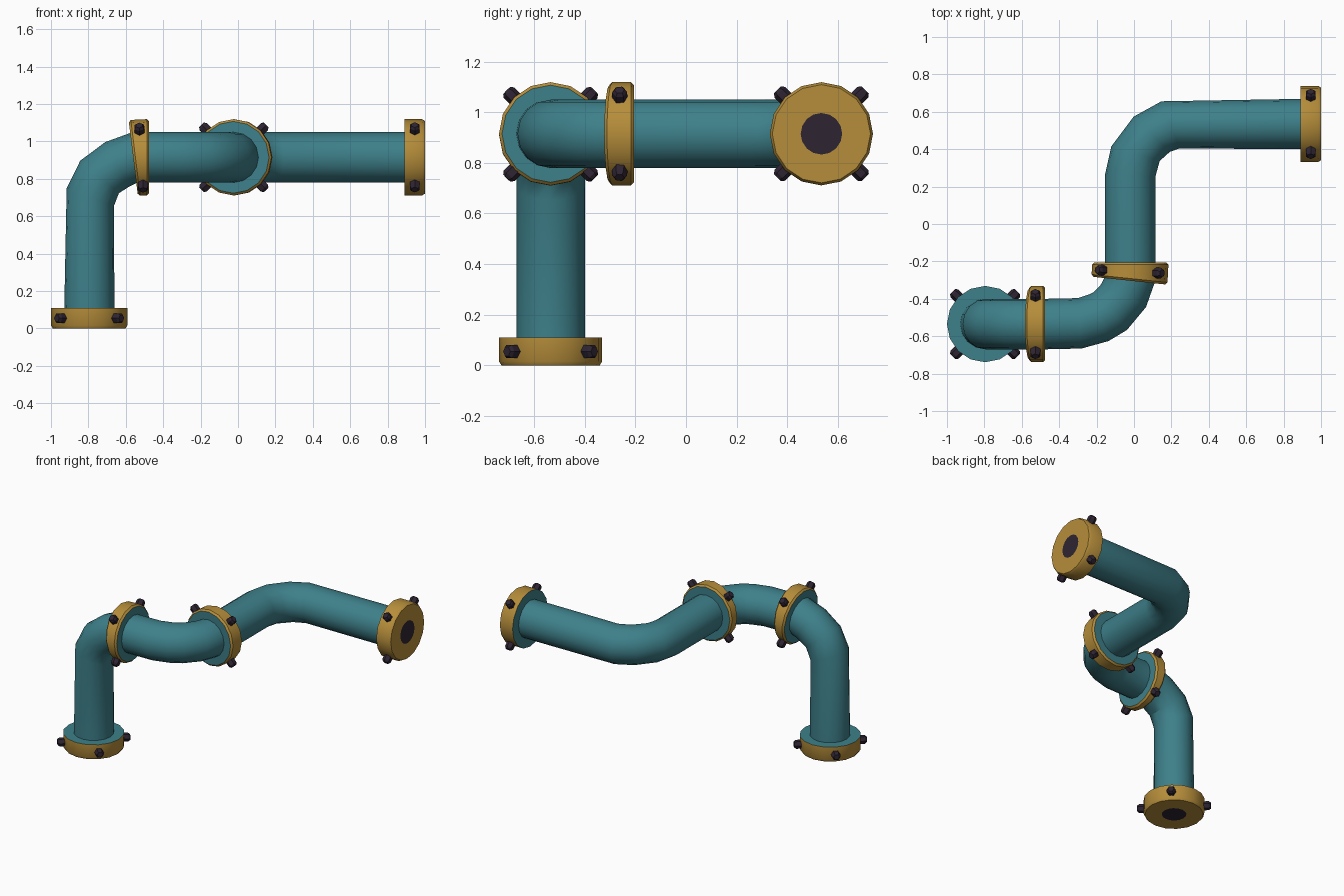
import bpy, bmesh, math
from mathutils import Vector

cube = bpy.data.objects.get("Cube")
if cube:
    bpy.data.objects.remove(cube, do_unlink=True)


def material(name, rgb):
    m = bpy.data.materials.new(name)
    m.use_nodes = True
    m.diffuse_color = (*rgb, 1)
    bsdf = m.node_tree.nodes["Principled BSDF"]
    bsdf.inputs["Base Color"].default_value = (*rgb, 1)
    return m


MATS = [material("teal_paint", (0.048, 0.216, 0.255)),
        material("brass", (0.47, 0.27, 0.043)),
        material("dark_iron", (0.027, 0.018, 0.032))]
TEAL, BRASS, DARK = range(3)

X, Y, Z = Vector((1, 0, 0)), Vector((0, 1, 0)), Vector((0, 0, 1))


def frame(t):
    """Two axes across the direction t."""
    u = t.cross(Z if abs(t.z) < 0.5 else X).normalized()
    return u, t.cross(u).normalized()


def loft(name, rings, bands, start=None, end=None, sides=16):
    """Skin rings of (centre, direction, radius); bands colours each span."""
    bm = bmesh.new()
    old, loops = rings[0][1].normalized(), []
    u = frame(old)[0]
    for c, t, r in rings:
        t = t.normalized()
        u = old.rotation_difference(t) @ u
        v, old = t.cross(u), t
        loops.append([bm.verts.new(c + r * (u * math.cos(a) + v * math.sin(a)))
                      for a in (math.tau * i / sides for i in range(sides))])
    for a, b, m in zip(loops, loops[1:], bands):
        for i in range(sides):
            j = (i + 1) % sides
            bm.faces.new((a[i], a[j], b[j], b[i])).material_index = m
    if start is not None:
        bm.faces.new(loops[0][::-1]).material_index = start
    if end is not None:
        bm.faces.new(loops[-1]).material_index = end
    bmesh.ops.recalc_face_normals(bm, faces=bm.faces)
    me = bpy.data.meshes.new(name)
    bm.to_mesh(me)
    bm.free()
    for m in MATS:
        me.materials.append(m)
    ob = bpy.data.objects.new(name, me)
    bpy.context.collection.objects.link(ob)
    bpy.ops.object.select_all(action='DESELECT')
    ob.select_set(True)
    bpy.context.view_layer.objects.active = ob
    bpy.ops.object.shade_smooth_by_angle(angle=math.radians(32))
    return ob


def turn(d0, d1, deg):
    a = math.radians(deg)
    return d0 * math.cos(a) + d1 * math.sin(a)


# Pipe: riser, then three bends, each ring leaning with the path
H, S, B = 0.915, 0.535, 0.135
path = [(Vector((-0.795, -S, 0.05)), Z)]
for x, z, deg in ((-0.79, 0.702, 21), (-0.74, 0.81, 40),
                  (-0.645, 0.878, 61), (-0.56, H - 0.004, 83), (-0.475, H, 90)):
    path.append((Vector((x, -S, z)), turn(Z, X, deg)))
for x, y, deg in ((-0.29, -0.531, 4), (-0.185, -0.50, 21), (-0.128, -0.466, 42),
                  (-0.057, -0.385, 64), (-0.025, -0.303, 84), (-0.02, -0.205, 90)):
    path.append((Vector((x, y, H)), turn(X, Y, deg)))
for x, y, deg in ((-0.02, 0.26, 2), (0.008, 0.376, 17),
                  (0.095, 0.48, 44), (0.195, 0.53, 69), (0.95, S, 90)):
    path.append((Vector((x, y, H)), turn(Y, X, deg)))
loft("pipe", [(c, t, B) for c, t in path], [TEAL] * len(path))


R = 0.204


def bolts(name, c, t):
    """Four hex bolts set radially around a flange rim."""
    u, v = frame(t.normalized())
    for k in range(4):
        a = math.radians(45 + 90 * k)
        d = u * math.cos(a) + v * math.sin(a)
        loft(f"{name}_bolt_{k + 1}",
             [(c + d * h, d, r) for h, r in
              ((0.185, 0.03), (0.232, 0.03), (0.245, 0.02))],
             [DARK] * 2, DARK, DARK, sides=6)


def end_flange(name, c, t):
    """Closed end: c is the outer face, t points outward."""
    rings = [(c - t * d, t, r) for d, r in
             ((0.11, R), (0.016, R), (0, R - 0.01), (0, 0.082))]
    loft(name, rings, [BRASS] * 3, TEAL, DARK)
    bolts(name, c - t * 0.055, t)


def joint_flange(name, c0, t0, c1, t1):
    """Coupling between two pipe runs, wedge-shaped where the bend starts."""
    e = 0.012
    rings = [(c0, t0, R - e), (c0 + t0 * e, t0, R),
             (c1 - t1 * e, t1, R), (c1, t1, R - e)]
    loft(name, rings, [BRASS] * 3, TEAL, TEAL)
    bolts(name, (c0 + c1) / 2, t0 + t1)


end_flange("base_flange", Vector((-0.796, -S, 0)), -Z)
end_flange("outlet_flange", Vector((1.0, S, H)), X)
joint_flange("lower_joint_flange", *path[4], *path[5])
joint_flange("upper_joint_flange", *path[10], *path[11])
